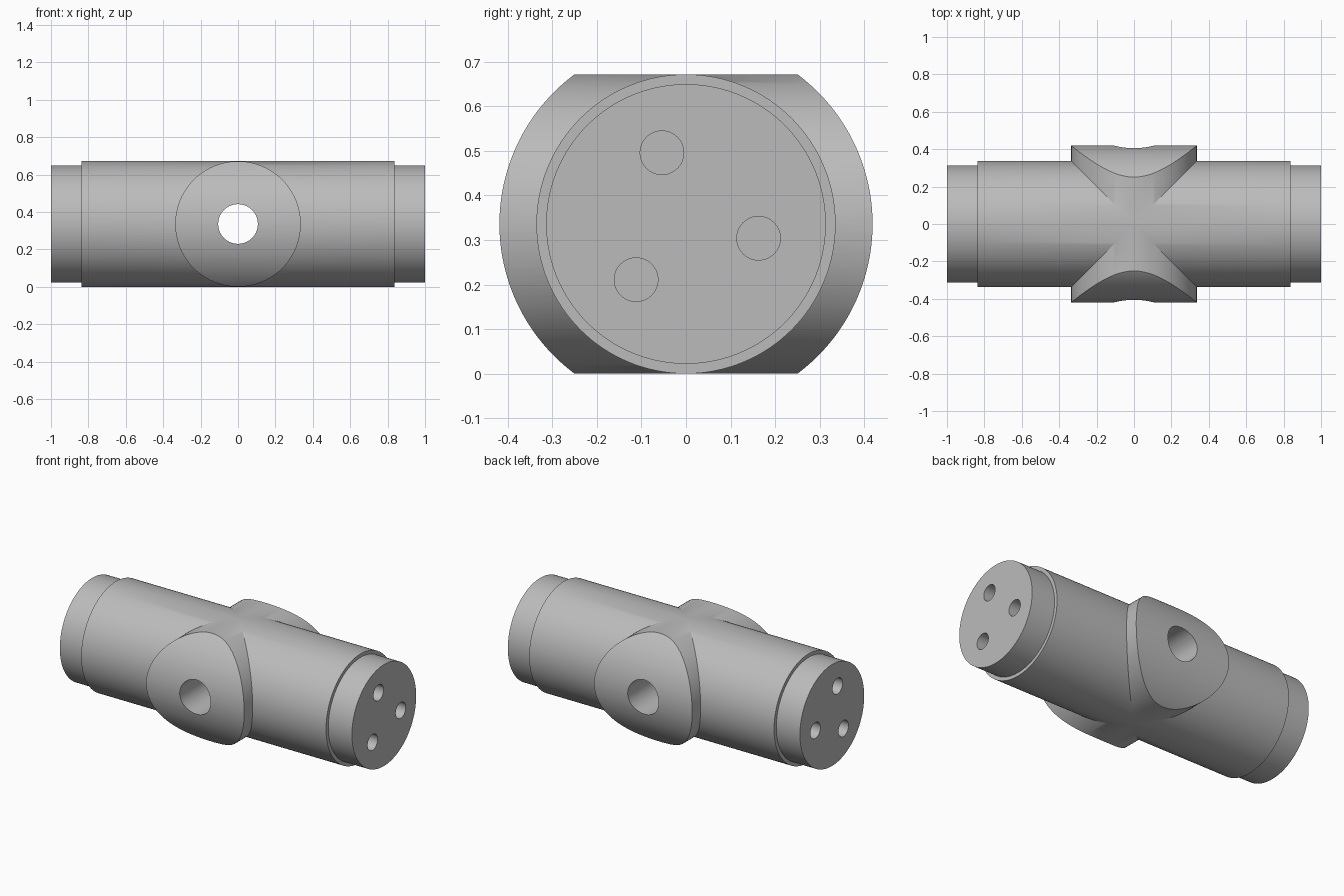
import bpy, math
from mathutils import Matrix, Vector

if "Cube" in bpy.data.objects:
    bpy.data.objects.remove(bpy.data.objects["Cube"])

CZ = 0.336      # height of the shared axis
R = 0.336       # body radius

metal = bpy.data.materials.new("grey metal")
metal.diffuse_color = (0.5, 0.5, 0.5, 1)
metal.use_nodes = True
metal.node_tree.nodes["Principled BSDF"].inputs["Base Color"].default_value = metal.diffuse_color


def cylinder(name, axis, radius, length, centre, sides=128):
    """Cylinder lying along x or y."""
    rot = (0, math.pi / 2, 0) if axis == "x" else (math.pi / 2, 0, 0)
    bpy.ops.mesh.primitive_cylinder_add(vertices=sides, radius=radius, depth=length,
                                        location=centre, rotation=rot)
    ob = bpy.context.object
    ob.name = name
    bpy.ops.object.transform_apply(location=True, rotation=True, scale=True)
    ob.data.materials.append(metal)
    return ob


def combine(target, other, operation):
    """Apply a boolean and remove the helper."""
    mod = target.modifiers.new("cut", "BOOLEAN")
    mod.operation = operation
    mod.solver = "EXACT"
    mod.object = other
    bpy.ops.object.select_all(action="DESELECT")
    target.select_set(True)
    bpy.context.view_layer.objects.active = target
    bpy.ops.object.modifier_apply(modifier=mod.name)
    bpy.data.objects.remove(other, do_unlink=True)


# main barrel with narrower end spigots
body = cylinder("connector_body", "x", R, 1.676, (0, 0, CZ))
for s in (-1, 1):
    spigot = cylinder("spigot", "x", 0.314, 0.262, (s * 0.869, 0, CZ))
    combine(body, spigot, "UNION")

# cross boss, its ends rounded by a larger coaxial cylinder
boss = cylinder("boss", "y", R - 0.0005, 1.0, (0, 0, CZ))
combine(boss, cylinder("rounding", "x", 0.419, 1.0, (0, 0, CZ), 192), "INTERSECT")
combine(body, boss, "UNION")

# cross hole through the boss
combine(body, cylinder("cross_hole", "y", 0.106, 1.2, (0, 0, CZ), 64), "DIFFERENCE")

# three blind holes in each end
for s in (-1, 1):
    for y, z in ((-0.054, 0.496), (0.163, 0.304), (-0.112, 0.211)):
        combine(body, cylinder("pin_hole", "x", 0.049, 0.4, (s, y, z), 48), "DIFFERENCE")

bpy.ops.object.select_all(action="DESELECT")
body.select_set(True)
bpy.context.view_layer.objects.active = body
bpy.ops.object.shade_smooth_by_angle(angle=math.radians(25))
